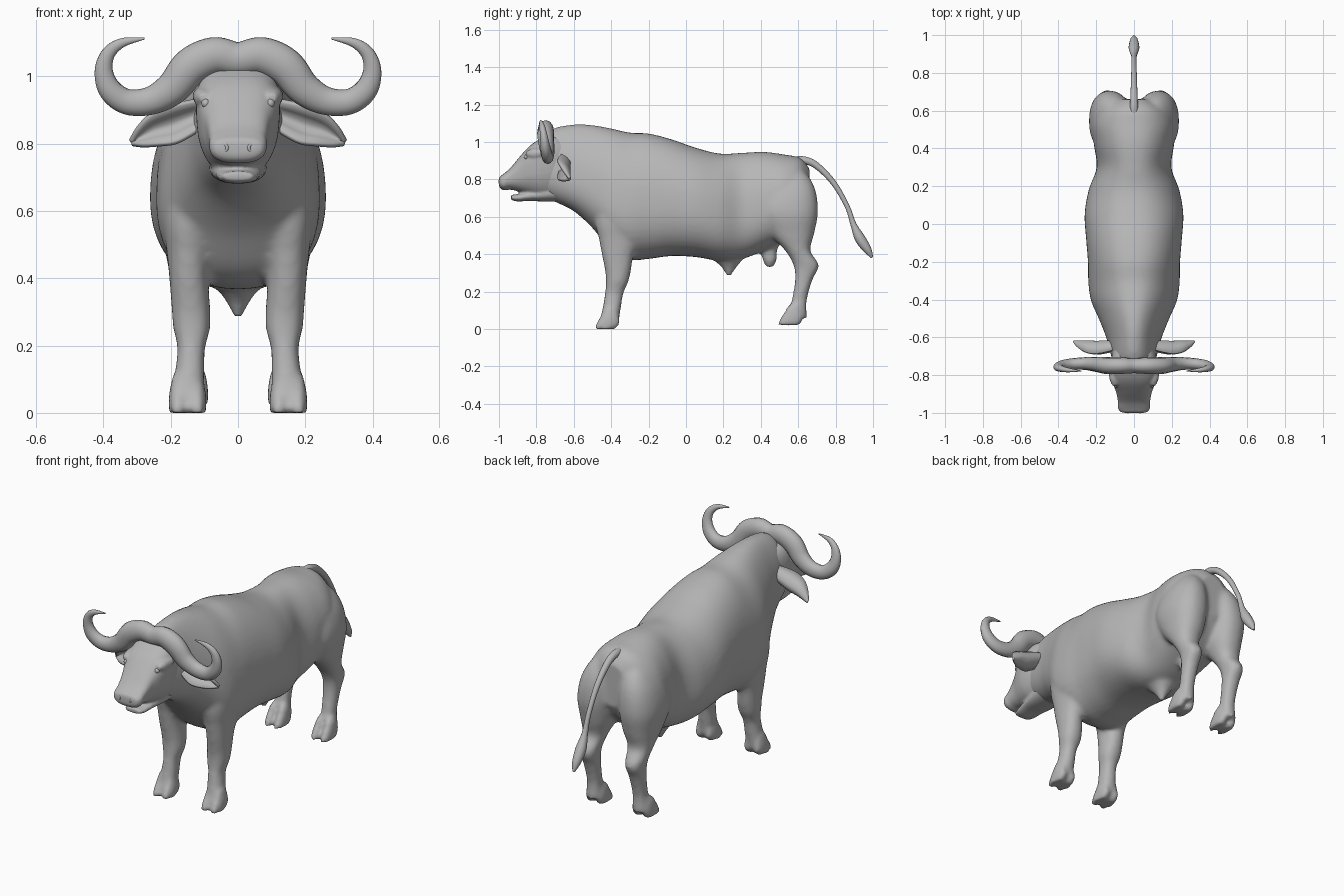
import bpy, bmesh, math

cube = bpy.data.objects.get("Cube")
if cube:
    bpy.data.objects.remove(cube)

grey = bpy.data.materials.new("hide grey")
grey.use_nodes = True
grey.diffuse_color = (0.47, 0.47, 0.47, 1)
for node in grey.node_tree.nodes:
    if node.type == 'BSDF_PRINCIPLED':
        node.inputs["Base Color"].default_value = (0.47, 0.47, 0.47, 1)
        node.inputs["Roughness"].default_value = 0.8


def add_object(name, bm):
    """Turn a bmesh into a smooth object with outward normals."""
    bmesh.ops.recalc_face_normals(bm, faces=bm.faces)
    mesh = bpy.data.meshes.new(name)
    bm.to_mesh(mesh)
    bm.free()
    mesh.materials.append(grey)
    for poly in mesh.polygons:
        poly.use_smooth = True
    obj = bpy.data.objects.new(name, mesh)
    bpy.context.collection.objects.link(obj)
    return obj


def smooth_rows(rows, steps=6):
    """Catmull-Rom interpolation between section rows."""
    out = []
    for i in range(len(rows) - 1):
        p = [rows[max(0, min(len(rows) - 1, i + k))] for k in (-1, 0, 1, 2)]
        for s in range(steps):
            t = s / steps
            out.append([0.5 * (2 * b + (c - a) * t + (2 * a - 5 * b + 4 * c - d) * t * t
                               + (3 * b - a - 3 * c + d) * t ** 3) for a, b, c, d in zip(*p)])
    return out + [list(rows[-1])]


def loft(bm, axis, rows, side=1, power=0.88, n=48):
    """Rounded sections (position, x low, x high, second low, second high, taper).
    Positive taper widens the upper half, negative the lower half."""
    rings = []
    for t, x0, x1, b0, b1, *extra in smooth_rows(rows):
        taper = extra[0] if extra else 0
        ring = []
        for k in range(n):
            a = 2 * math.pi * k / n
            c, s = math.cos(a), math.sin(a)
            x = (x0 + x1) / 2 + (x1 - x0) / 2 * math.copysign(abs(c) ** power, c) * (1 + taper * s)
            b = (b0 + b1) / 2 + (b1 - b0) / 2 * math.copysign(abs(s) ** power, s)
            co = (side * x, t, b) if axis == 'y' else (side * x, b, t)
            ring.append(bm.verts.new(co))
        rings.append(ring)
    for r, q in zip(rings, rings[1:]):
        for k in range(n):
            bm.faces.new((r[k], r[(k + 1) % n], q[(k + 1) % n], q[k]))
    bm.faces.new(rings[0])
    bm.faces.new(rings[-1])


def centred(rows):
    """Rows of (y, half width, bottom, top, taper) centred on x = 0."""
    return [(y, -w, w, lo, hi, taper) for y, w, lo, hi, taper in rows]


def fuse(obj, voxel, repeats):
    """Weld overlapping volumes into one soft skin."""
    remesh = obj.modifiers.new("weld", 'REMESH')
    remesh.mode = 'VOXEL'
    remesh.voxel_size = voxel
    remesh.use_smooth_shade = True
    soften = obj.modifiers.new("soften", 'SMOOTH')
    soften.factor = 0.5
    soften.iterations = repeats


def tube(name, points):
    """Tapered curve through (x, y, z, radius) points."""
    curve = bpy.data.curves.new(name, 'CURVE')
    curve.dimensions = '3D'
    curve.bevel_depth = 1.0
    curve.bevel_resolution = 4
    curve.use_fill_caps = True
    curve.materials.append(grey)
    rows = smooth_rows(points)
    spline = curve.splines.new('POLY')
    spline.points.add(len(rows) - 1)
    for point, (x, y, z, r) in zip(spline.points, rows):
        point.co = (x, y, z, 1)
        point.radius = r
    spline.use_smooth = True
    obj = bpy.data.objects.new(name, curve)
    bpy.context.collection.objects.link(obj)
    return obj


# Torso and neck, the neck ridged along its top
bm = bmesh.new()
loft(bm, 'y', centred([
    (-0.76, .105, .71, 1.03, -.1), (-0.70, .118, .68, 1.075, -.2), (-0.60, .14, .63, 1.093, -.32),
    (-0.50, .178, .54, 1.09, -.32), (-0.40, .222, .42, 1.072, -.25), (-0.30, .238, .37, 1.05, -.18),
    (-0.20, .242, .375, 1.045, -.12), (-0.08, .252, .39, 1.015, -.1), (0.05, .26, .385, .97, -.1),
    (0.18, .238, .365, .938, -.12), (0.30, .195, .375, .942, -.16), (0.42, .21, .42, .947, -.14),
    (0.53, .215, .47, .932, -.1), (0.61, .17, .54, .915, -.1), (0.66, .09, .62, .86, -.1)]))

# Sheath under the belly, and the pouch between the hind legs
loft(bm, 'z', [(.47, -.13, .13, .08, .38), (.38, -.07, .07, .14, .31),
               (.33, -.034, .034, .19, .27), (.28, -.01, .01, .22, .24)])
loft(bm, 'z', [(.52, -.05, .05, .38, .54), (.43, -.045, .045, .40, .49),
               (.37, -.04, .04, .41, .485), (.33, -.022, .022, .43, .465)])

for side in (1, -1):
    # Front leg, from shoulder to pastern
    loft(bm, 'z', [
        (.84, .08, .175, -.42, -.27), (.72, .06, .22, -.47, -.22), (.58, .06, .224, -.485, -.22),
        (.48, .08, .212, -.465, -.245), (.40, .088, .204, -.45, -.28), (.31, .083, .197, -.432, -.295),
        (.25, .083, .192, -.428, -.31), (.19, .098, .18, -.433, -.335),
        (.10, .10, .19, -.448, -.35), (.04, .105, .197, -.465, -.36)], side)
    # Hind leg, from rump to pastern
    loft(bm, 'z', [
        (.87, .06, .12, .52, .60), (.81, .035, .175, .45, .66), (.73, .02, .218, .40, .695),
        (.62, .02, .238, .385, .705), (.51, .04, .222, .445, .685), (.42, .075, .205, .53, .665),
        (.34, .092, .192, .575, .71), (.26, .098, .184, .583, .675),
        (.15, .103, .18, .565, .645), (.06, .1, .188, .545, .648)], side)
    # Cloven hooves, two toes each
    for x, y, z in ((.15, -.42, 0), (.144, .56, .02)):
        for toe in (-.029, .029):
            cx = x + toe
            loft(bm, 'z', [
                (z, cx - .026, cx + .026, y - .07, y + .045),
                (z + .03, cx - .027, cx + .027, y - .06, y + .065),
                (z + .07, cx - .024, cx + .024, y - .035, y + .06),
                (z + .11, cx - .015, cx + .015, y - .015, y + .045)], side)
fuse(add_object("body", bm), 0.012, 7)

# Head with an open lower jaw and brow ridges
bm = bmesh.new()
loft(bm, 'y', centred([
    (-0.64, .10, .71, 1.02, .15), (-0.72, .12, .70, 1.04, .17), (-0.79, .122, .705, 1.01, .17),
    (-0.84, .112, .72, .975, .17), (-0.89, .094, .735, .92, .12), (-0.94, .085, .745, .86, .08),
    (-0.975, .084, .742, .83, .08), (-0.995, .07, .755, .815, .08), (-1.0, .045, .77, .80, 0)]),
    power=0.75)
loft(bm, 'y', centred([
    (-0.68, .09, .68, .80, 0), (-0.77, .08, .682, .76, 0), (-0.84, .068, .685, .738, 0),
    (-0.90, .058, .682, .722, 0), (-0.935, .045, .69, .717, 0)]))
for side in (1, -1):
    loft(bm, 'y', [(-0.76, .07, .135, .915, .97), (-0.82, .07, .13, .91, .965),
                   (-0.855, .085, .115, .925, .95)], side)
fuse(add_object("head", bm), 0.007, 3)

# Eyes, nostril rims and ears
for side, label in ((1, "left"), (-1, "right")):
    bm = bmesh.new()
    bmesh.ops.create_uvsphere(bm, u_segments=16, v_segments=10, radius=0.014)
    bmesh.ops.translate(bm, verts=bm.verts, vec=(side * .095, -.852, .92))
    add_object(label + "_eye", bm)

    tube(label + "_nostril", [
        (side * (.05 + .018 * math.cos(a)), -.99 + .008 * math.cos(a), .788 + .013 * math.sin(a), .005)
        for a in (k * math.pi / 4 for k in range(9))])

    bm = bmesh.new()
    rows = smooth_rows([(.10, .895, .035), (.15, .875, .045), (.20, .855, .05),
                        (.25, .84, .042), (.29, .82, .025), (.318, .803, .004)])
    grid = []
    for x, z, w in rows:
        grid.append([bm.verts.new((side * (x + .3 * w * v), -.622 - 1.3 * w * v * v, z + w * v))
                     for v in (-1, -.6, -.2, .2, .6, 1)])
    for a, b in zip(grid, grid[1:]):
        for k in range(5):
            bm.faces.new((a[k], a[k + 1], b[k + 1], b[k]))
    ear = add_object(label + "_ear", bm)
    shell = ear.modifiers.new("thickness", 'SOLIDIFY')
    shell.thickness = 0.014
    shell.offset = 0

# Horns, one flattened sweep from tip to tip through the boss
half = [(.07, 0, 1.062, .055), (.14, 0, 1.03, .056), (.195, .008, .965, .05),
        (.26, .014, .928, .042), (.33, .01, .925, .038), (.38, 0, .96, .035),
        (.399, -.01, 1.015, .028), (.386, -.02, 1.067, .021), (.345, -.03, 1.10, .014),
        (.278, -.035, 1.113, .003)]
horns = tube("horns", [(-x, y, z, r) for x, y, z, r in reversed(half)] + [(0, 0, 1.052, .05)] + half)
horns.location.y = -.75
horns.scale.y = .8

# Tail with a tuft
tube("tail", [(0, .56, .895, .024), (0, .63, .902, .021), (0, .70, .872, .018), (0, .79, .78, .015),
              (0, .862, .655, .013), (0, .895, .56, .016), (0, .93, .485, .028),
              (0, .97, .425, .022), (0, .995, .382, .006)])
